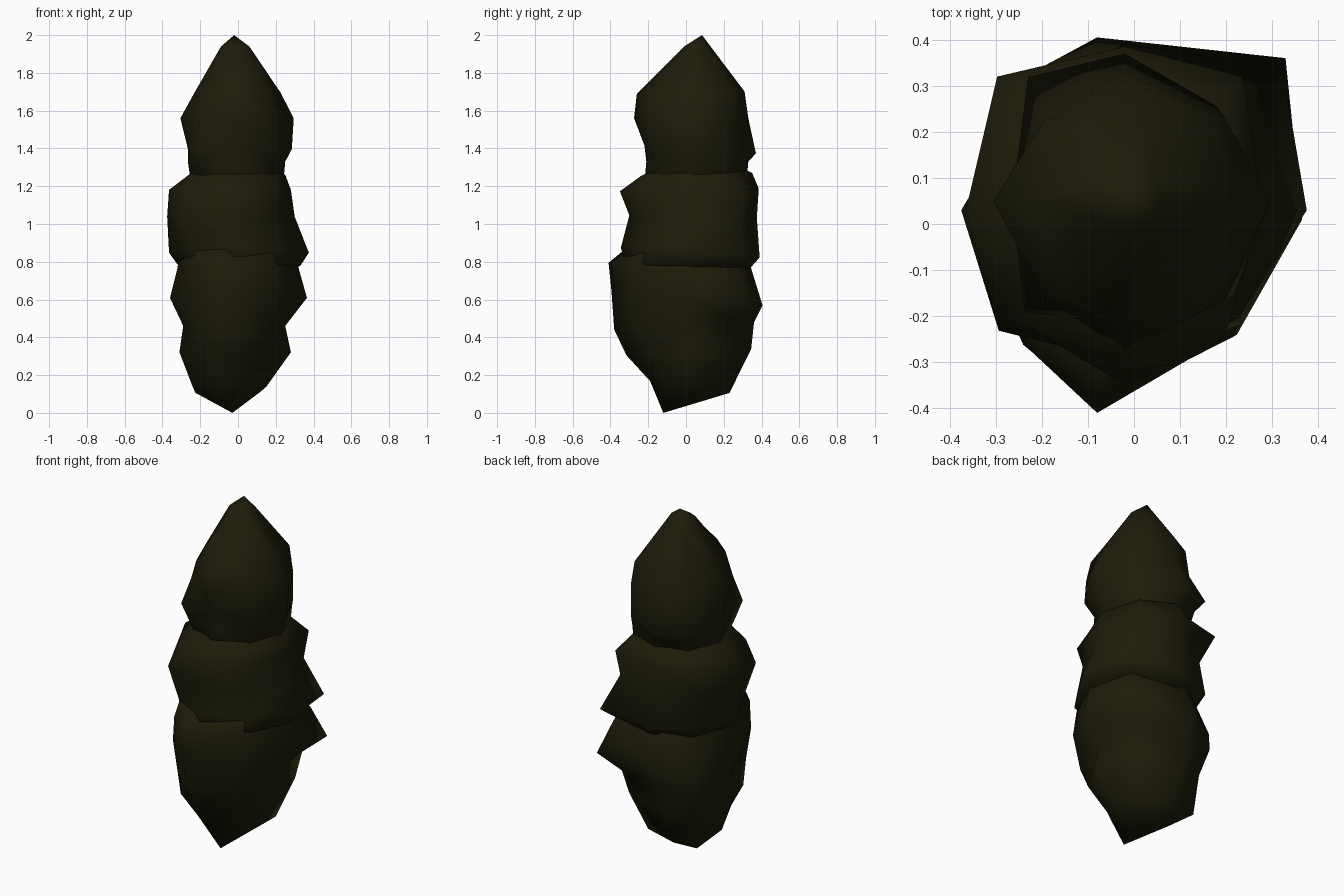
import bpy, bmesh, math

# one dark olive foliage colour
leaf = bpy.data.materials.new("dark olive leaves")
leaf.diffuse_color = (0.0125, 0.0115, 0.003, 1)


def clump(name, bottom, rings, top, cy, tip_x):
    """Faceted foliage clump between two tips, made of uneven eight-sided rings:
    (z, left, right, front, back, y tilt, bulge of the four diagonal corners)."""
    sides = 8
    bm = bmesh.new()
    low, high = bm.verts.new(bottom), bm.verts.new(top)
    loops = []
    for z, left, right, front, back, tilt, bulge in rings:
        loop = []
        for i in range(sides):
            a = 2 * math.pi * i / sides
            c, s = math.cos(a), math.sin(a)
            x = c * (right if c > 0 else -left)
            y = cy + s * ((back - cy) if s > 0 else (cy - front))
            if i % 2:                       # diagonal corners
                x += c * bulge[i // 2]
                y += s * bulge[i // 2]
            elif i % 4 == 2:                # front and back points
                x += tip_x
            loop.append(bm.verts.new((x, y, z + tilt * y)))
        loops.append(loop)
    for i in range(sides):
        j = (i + 1) % sides
        bm.faces.new((low, loops[0][j], loops[0][i]))
        bm.faces.new((high, loops[-1][i], loops[-1][j]))
        for a, b in zip(loops, loops[1:]):
            bm.faces.new((a[i], a[j], b[j], b[i]))
    bmesh.ops.triangulate(bm, faces=[f for f in bm.faces if len(f.verts) > 3])
    bmesh.ops.recalc_face_normals(bm, faces=bm.faces)
    for f in bm.faces:
        f.smooth = True
    mesh = bpy.data.meshes.new(name)
    bm.to_mesh(mesh)
    bm.free()
    mesh.materials.append(leaf)
    bpy.context.collection.objects.link(bpy.data.objects.new(name, mesh))


# lower clump, tapering to the ground (bulges: back right, back left, front left, front right)
clump("lower_foliage", (-0.03, -0.12, 0), [
    (0.14, -0.24, 0.15, -0.19, 0.23, -0.15, (0.02, 0.08, 0, -0.02)),
    (0.32, -0.31, 0.28, -0.315, 0.345, 0.05, (0, 0.02, 0, -0.05)),
    (0.46, -0.29, 0.25, -0.38, 0.36, 0.05, (0.05, 0.08, 0, -0.02)),
    (0.61, -0.36, 0.365, -0.395, 0.405, -0.1, (0.10, 0.02, -0.02, -0.05)),
    (0.77, -0.32, 0.32, -0.41, 0.35, -0.06, (0.06, 0, -0.01, -0.05)),
    (0.85, -0.31, 0.31, -0.335, 0.32, -0.02, (0.02, 0, 0, -0.03)),
], (0, 0, 1.0), 0.01, -0.08)

# middle clump
clump("middle_foliage", (0, 0, 0.66), [
    (0.78, -0.315, 0.33, -0.32, 0.34, -0.04, (0.04, 0, 0, 0)),
    (0.85, -0.365, 0.375, -0.345, 0.39, -0.07, (0.08, 0, -0.03, -0.05)),
    (1.04, -0.375, 0.30, -0.30, 0.375, -0.02, (0.02, -0.03, 0.04, -0.02)),
    (1.18, -0.365, 0.28, -0.35, 0.385, 0.02, (0.055, 0.055, -0.03, 0)),
    (1.26, -0.26, 0.25, -0.24, 0.35, 0.03, (0, 0, 0, 0)),
], (0, 0.05, 1.4), 0.03, -0.02)

# upper clump, rising to the pointed tip
clump("upper_foliage", (0, 0.05, 1.05), [
    (1.22, -0.25, 0.24, -0.22, 0.32, 0.0, (0, 0, 0, 0)),
    (1.33, -0.265, 0.25, -0.21, 0.33, 0.0, (0, 0.02, 0.04, -0.01)),
    (1.40, -0.265, 0.285, -0.22, 0.37, -0.07, (-0.03, 0.06, 0.07, 0.02)),
    (1.56, -0.305, 0.295, -0.275, 0.33, 0.0, (-0.02, -0.03, -0.03, -0.02)),
    (1.695, -0.23, 0.225, -0.26, 0.31, 0.02, (0.01, 0, -0.02, 0)),
    (1.94, -0.09, 0.06, -0.01, 0.13, 0.0, (0, 0, 0, 0)),
], (-0.02, 0.085, 2.0), 0.05, -0.02)
